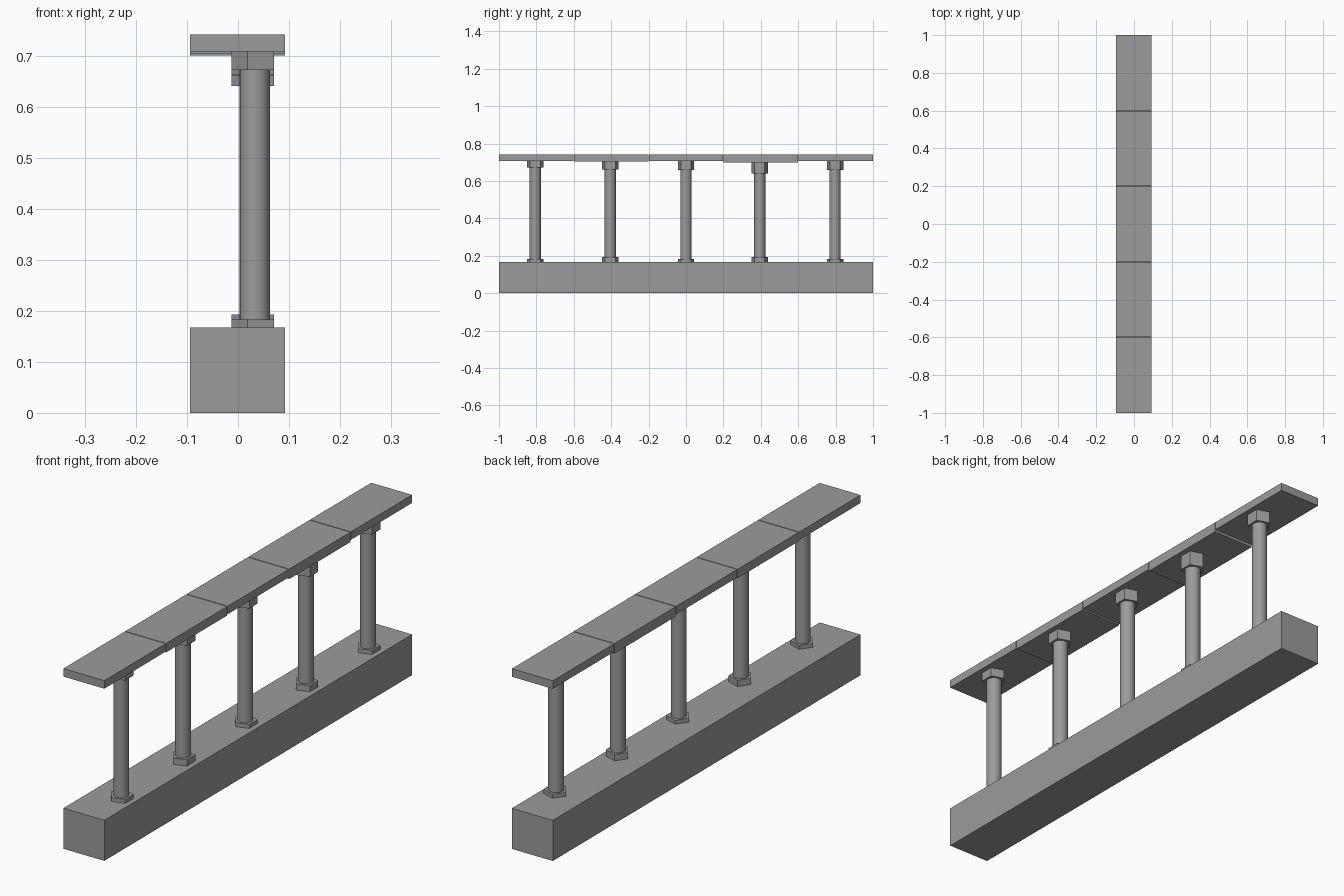
import bpy
import math

if "Cube" in bpy.data.objects:
    bpy.data.objects.remove(bpy.data.objects["Cube"])

# One stone colour for everything
stone = bpy.data.materials.new("grey stone")
stone.diffuse_color = (0.33, 0.33, 0.33, 1)
stone.use_nodes = True
stone.node_tree.nodes["Principled BSDF"].inputs["Base Color"].default_value = stone.diffuse_color

X0, X1 = -0.094, 0.092   # wall width
POST_X = 0.033           # posts stand off the centre line
PLINTH_TOP = 0.167
RAIL_TOP = 0.741


def block(name, y0, y1, z0, z1):
    bpy.ops.mesh.primitive_cube_add(
        size=1, location=((X0 + X1) / 2, (y0 + y1) / 2, (z0 + z1) / 2))
    ob = bpy.context.object
    ob.name = name
    ob.scale = (X1 - X0, y1 - y0, z1 - z0)
    bpy.ops.object.transform_apply(location=False, rotation=False, scale=True)
    ob.data.materials.append(stone)


def prism(name, sides, radius, y, z0, z1, turn=0.0):
    bpy.ops.mesh.primitive_cylinder_add(
        vertices=sides, radius=radius, depth=z1 - z0,
        location=(POST_X, y, (z0 + z1) / 2), rotation=(0, 0, turn))
    ob = bpy.context.object
    ob.name = name
    ob.data.materials.append(stone)
    return ob


# Long plinth
block("plinth", -1, 1, 0, PLINTH_TOP)

# Each bay: post y, foot top, capital bottom, rail slab bottom
bays = [
    (-0.806, 0.183, 0.672, 0.708),
    (-0.405, 0.193, 0.662, 0.704),
    (0.000, 0.183, 0.660, 0.708),
    (0.394, 0.193, 0.640, 0.700),
    (0.797, 0.183, 0.660, 0.708),
]
GAP = 0.0015
for i, (y, foot_top, cap_bottom, slab_bottom) in enumerate(bays):
    n = i + 1
    # Rail slab with a hairline joint to its neighbours
    y0 = -1 + 0.4 * i + (GAP if i > 0 else 0)
    y1 = -0.6 + 0.4 * i - (GAP if i < 4 else 0)
    block(f"rail_slab_{n}", y0, y1, slab_bottom, RAIL_TOP)

    # Five-sided foot and capital, one corner pointing to -x
    prism(f"post_foot_{n}", 5, 0.046, y, PLINTH_TOP, foot_top, math.pi / 2)
    prism(f"post_capital_{n}", 5, 0.046, y, cap_bottom, slab_bottom, math.pi / 2)

    # Round shaft
    prism(f"post_shaft_{n}", 16, 0.030, y, foot_top, cap_bottom)
    bpy.ops.object.shade_smooth_by_angle(angle=math.radians(30))
